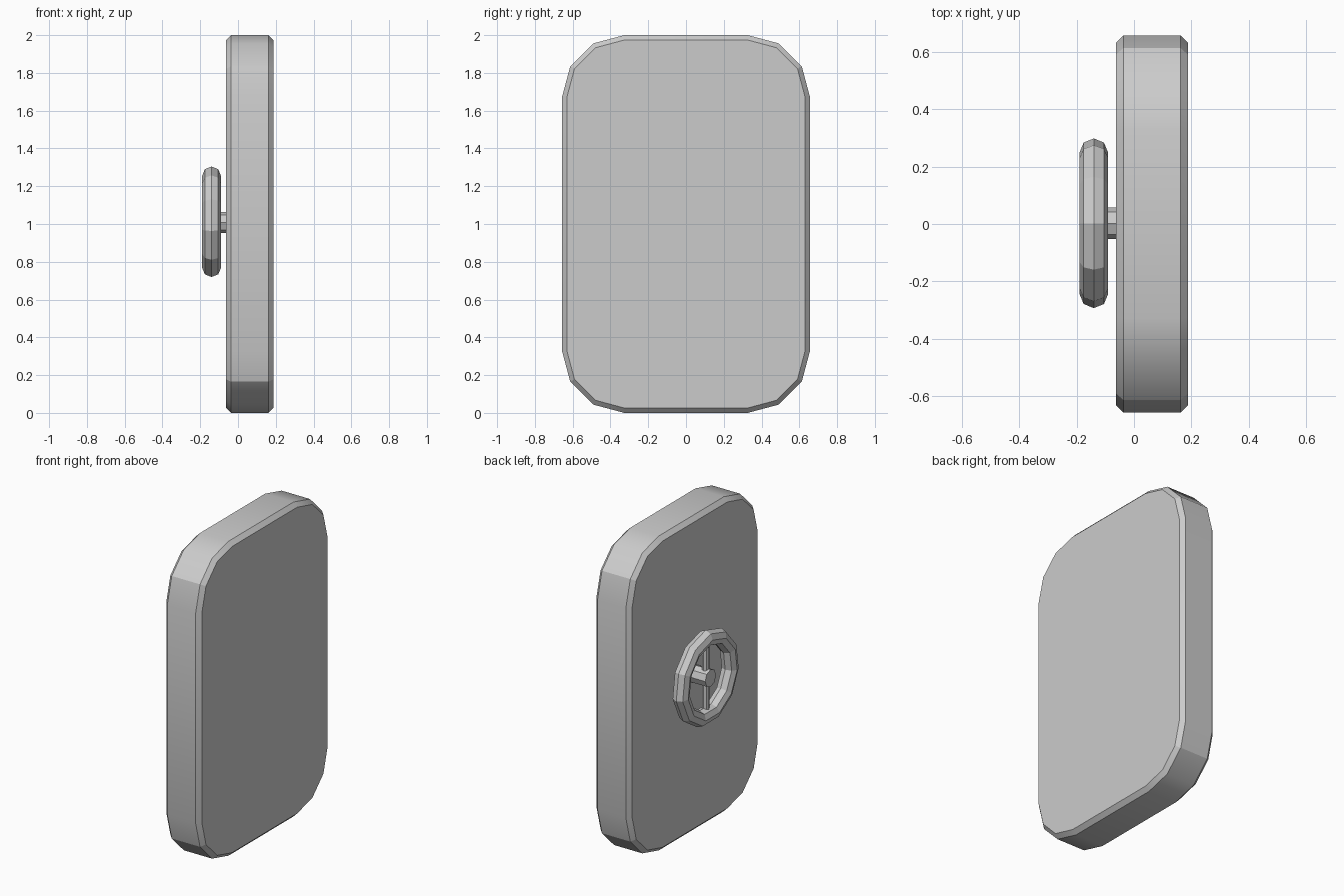
import bpy, bmesh, math
from mathutils import Matrix, Vector

cube = bpy.data.objects.get("Cube")
if cube:
    bpy.data.objects.remove(cube, do_unlink=True)

GREY = (0.6, 0.6, 0.6, 1.0)
grey = bpy.data.materials.new("light_grey")
grey.use_nodes = True
grey.diffuse_color = GREY
grey.node_tree.nodes["Principled BSDF"].inputs["Base Color"].default_value = GREY

HALF_W, HEIGHT, CORNER = 0.657, 2.0, 0.33
WHEEL = Vector((-0.14, 0.0025, 1.006))


def finish(name, bm):
    bmesh.ops.recalc_face_normals(bm, faces=bm.faces)
    mesh = bpy.data.meshes.new(name)
    bm.to_mesh(mesh)
    bm.free()
    mesh.materials.append(grey)
    obj = bpy.data.objects.new(name, mesh)
    bpy.context.collection.objects.link(obj)
    return obj


def bridge(bm, a, b):
    n = len(a)
    return [bm.faces.new((a[i], a[(i + 1) % n], b[(i + 1) % n], b[i])) for i in range(n)]


def rounded_outline(inset):
    """Rounded rectangle in (y, z) with three facets per corner."""
    points = []
    cy, cz = HALF_W - CORNER, HEIGHT / 2 - CORNER
    for quarter, (sy, sz) in enumerate([(1, 1), (-1, 1), (-1, -1), (1, -1)]):
        for step in range(4):
            a = math.radians(90 * quarter + 30 * step)
            r = CORNER - inset
            points.append((sy * cy + r * math.cos(a), HEIGHT / 2 + sz * cz + r * math.sin(a)))
    return points


# Door slab with chamfered rims
bm = bmesh.new()
rings = []
for x, inset in [(-0.063, 0.026), (-0.037, 0), (0.162, 0), (0.188, 0.026)]:
    rings.append([bm.verts.new((x, y, z)) for y, z in rounded_outline(inset)])
for a, b in zip(rings, rings[1:]):
    for face in bridge(bm, a, b):
        face.smooth = True
bm.faces.new(rings[0])
bm.faces.new(rings[-1])
for edge in bm.edges:
    p, q = (v.co for v in edge.verts)
    around_rim = abs(p.x - q.x) < 0.001
    corner_crease = 0.58 < abs(p.y) < 0.63
    if around_rim or corner_crease:
        edge.smooth = False
finish("door_slab", bm)

# Hand wheel rim: faceted ring around the x axis
bm = bmesh.new()
SEGMENTS, SIDES, MAJOR, MINOR = 11, 8, 0.2486, 0.05
loops = []
for i in range(SEGMENTS):
    a = math.tau * i / SEGMENTS
    loop = []
    for j in range(SIDES):
        t = math.tau * j / SIDES
        r = MAJOR + MINOR * math.cos(t)
        offset = Vector((MINOR * math.sin(t), r * math.sin(a), r * math.cos(a)))
        loop.append(bm.verts.new(WHEEL + offset))
    loops.append(loop)
for i in range(SEGMENTS):
    bridge(bm, loops[i], loops[(i + 1) % SEGMENTS])
finish("wheel_rim", bm)


def rod(name, center, radius, length, turn):
    bm = bmesh.new()
    bmesh.ops.create_cone(bm, cap_ends=True, segments=8, radius1=radius, radius2=radius,
                          depth=length, matrix=Matrix.Translation(center) @ turn)
    return finish(name, bm)


# Axle from the slab to the wheel, and the upright spoke across the rim
rod("wheel_axle", Vector((-0.11, 0.0025, 1.008)), 0.055, 0.13, Matrix.Rotation(math.pi / 2, 4, "Y"))
rod("wheel_spoke", WHEEL, 0.022, 0.44, Matrix.Identity(4))
